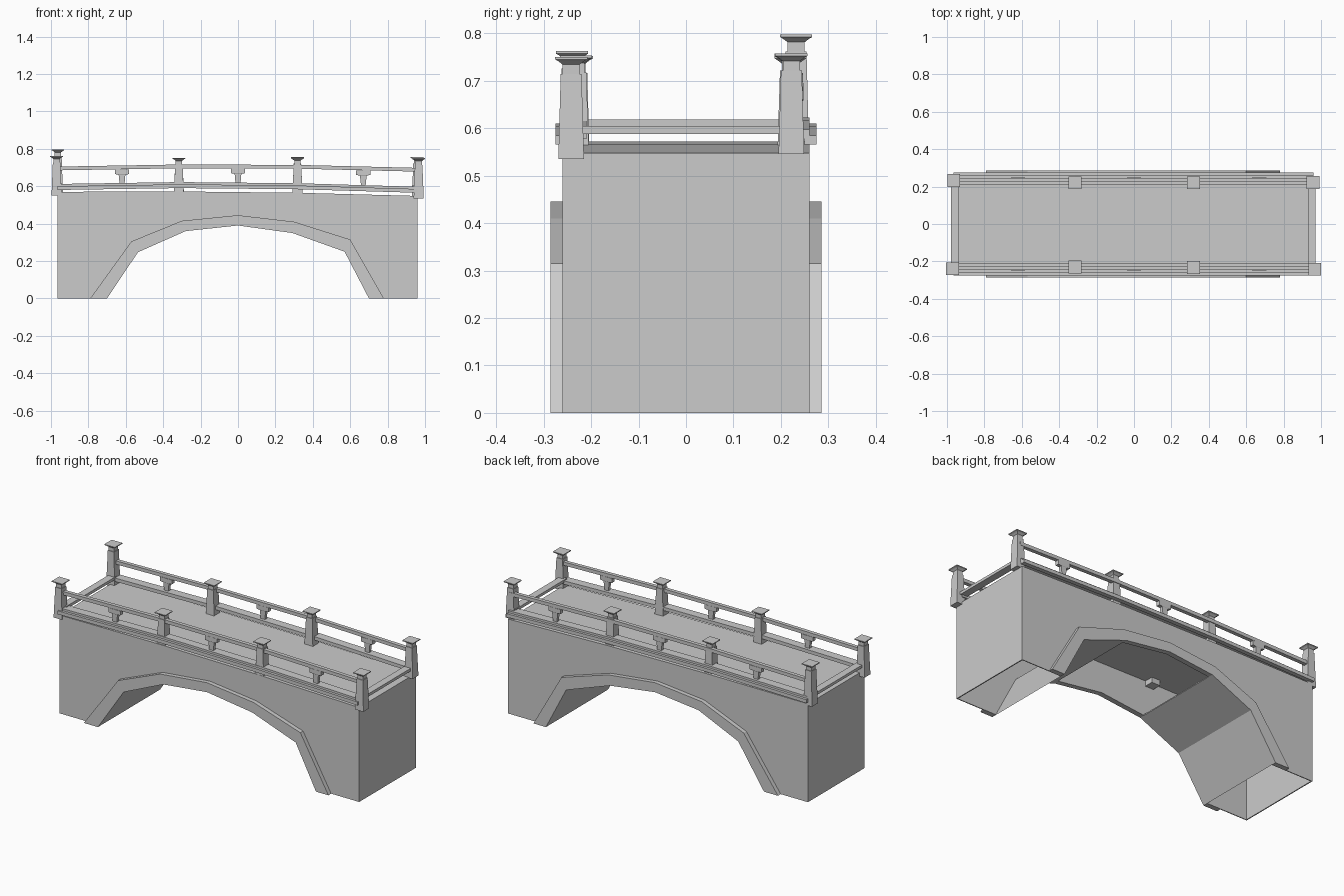
import bpy, bmesh

cube = bpy.data.objects.get("Cube")
if cube:
    bpy.data.objects.remove(cube, do_unlink=True)

stone = bpy.data.materials.new("grey stone")
stone.use_nodes = True
GREY = (0.6, 0.6, 0.6, 1)
stone.diffuse_color = GREY
stone.node_tree.nodes["Principled BSDF"].inputs["Base Color"].default_value = GREY


def finish(name, bm):
    bmesh.ops.recalc_face_normals(bm, faces=bm.faces)
    mesh = bpy.data.meshes.new(name)
    bm.to_mesh(mesh)
    bm.free()
    mesh.materials.append(stone)
    obj = bpy.data.objects.new(name, mesh)
    bpy.context.collection.objects.link(obj)
    return obj


def prism(name, outline, y0, y1):
    """Extrude an x-z outline from y0 to y1."""
    bm = bmesh.new()
    face = bm.faces.new([bm.verts.new((x, y0, z)) for x, z in outline])
    ext = bmesh.ops.extrude_face_region(bm, geom=[face])["geom"]
    moved = [v for v in ext if isinstance(v, bmesh.types.BMVert)]
    bmesh.ops.translate(bm, verts=moved, vec=(0, y1 - y0, 0))
    return finish(name, bm)


def stack(name, x, y, levels):
    """Square column through (half width x, half width y, height) levels."""
    bm = bmesh.new()
    rings = [[bm.verts.new((x + sx * hx, y + sy * hy, z))
              for sx, sy in ((-1, -1), (1, -1), (1, 1), (-1, 1))]
             for hx, hy, z in levels]
    bm.faces.new(rings[0])
    bm.faces.new(rings[-1])
    for low, high in zip(rings, rings[1:]):
        for i in range(4):
            j = (i + 1) % 4
            bm.faces.new((low[i], low[j], high[j], high[i]))
    return finish(name, bm)


def strip(line, low, high):
    """Closed outline of a band following a line."""
    return ([(x, z + low) for x, z in line]
            + [(x, z + high) for x, z in reversed(line)])


# Main lines of the bridge
arch = [(-.70, 0), (-.535, .247), (-.28, .36), (0, .39), (.29, .35), (.57, .25), (.70, 0)]
arch_outer = [(-.79, 0), (-.57, .305), (-.30, .415), (0, .445), (.30, .41), (.60, .315), (.78, 0)]
deck_line = [(-.965, .57), (-.315, .572), (.315, .565), (.96, .548)]
kerb_line = [(-.965, .57), (-.315, .58), (.315, .574), (.96, .555)]
rail_line = [(-.96, .695), (-.315, .706), (.315, .704), (.96, .688)]
W = .26

# Hollow body: deck, end walls and the lower arch panels, open underneath
prism("deck", strip(deck_line, -.006, 0), -W, W)
prism("right_arch_panel", strip(arch[:3], 0, .006), -W, W)
prism("left_arch_panel", strip(arch[4:], 0, .006), -W, W)
stack("right_end_wall", -.962, 0, [(.003, W, 0), (.003, W, .568)])
stack("left_end_wall", .957, 0, [(.003, W, 0), (.003, W, .546)])

wall = [(-.965, 0)] + arch + [(.96, 0)] + deck_line[::-1]
for side, s in (("front", -1), ("back", 1)):
    # Side wall, arch trim, ledge and kerb
    prism(side + "_wall", wall, s * (W - .005), s * W)
    prism(side + "_arch_trim", arch_outer + arch[::-1], s * (W - .002), s * .285)
    prism(side + "_ledge", strip(kerb_line, .01, .03), s * .25, s * .275)
    prism(side + "_kerb", strip(kerb_line, .022, .042), s * .21, s * .26)
    # Handrail
    prism(side + "_handrail", strip(rail_line, -.01, .01), s * .225, s * .247)
    # Short T-shaped balusters
    for i, (x, z) in enumerate(((-.62, .69), (0, .695), (.67, .685))):
        y = s * .236
        stack(f"{side}_baluster_{i + 1}", x, y,
              [(.012, .008, .60), (.018, .01, z - .028),
               (.038, .012, z - .025), (.038, .012, z)])

# Tapered posts: x, y, base height, cap height
posts = [
    (-.97, -.240, .55, .762), (-.316, -.230, .535, .752),
    (.318, -.232, .56, .753), (.966, -.242, .535, .750),
    (-.963, .232, .56, .797), (-.316, .220, .56, .752),
    (.318, .220, .56, .757), (.957, .222, .546, .757),
]
for i, (x, y, z0, z1) in enumerate(posts):
    stack(f"post_{i + 1}", x, y,
          [(.027, .027, z0), (.02, .022, z1 - .036), (.017, .018, z1 - .036),
           (.017, .018, z1 - .016), (.026, .027, z1 - .009),
           (.034, .034, z1 - .005), (.034, .034, z1)])

# Raised kerb beams across both ends
for name, x, z in (("right_end_kerb", -.958, .602), ("left_end_kerb", .95, .588)):
    stack(name, x, 0, [(.021, .235, z), (.021, .235, z + .016)])
